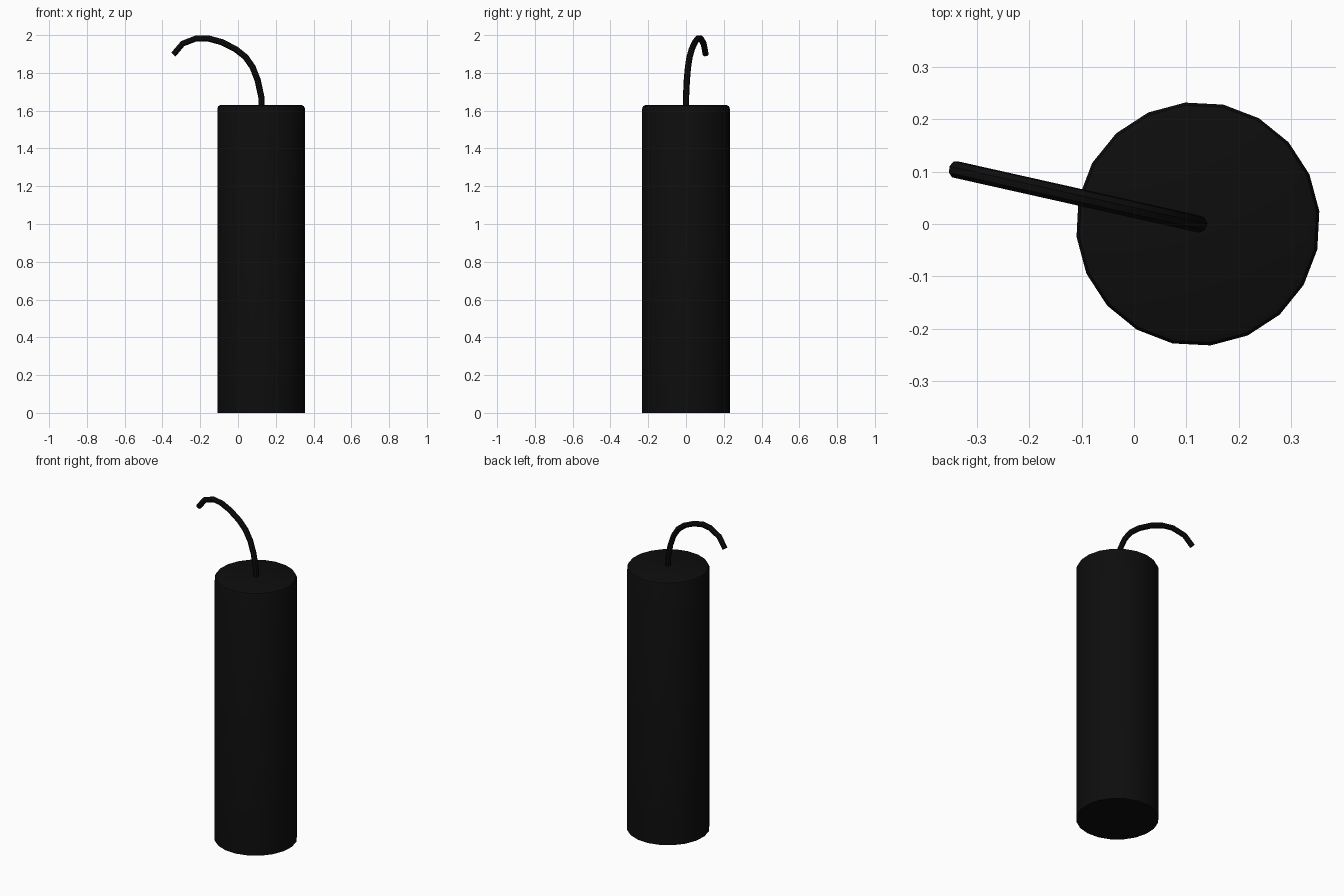
import bpy
import bmesh
from math import radians
from mathutils import Matrix

cube = bpy.data.objects.get("Cube")
if cube:
    bpy.data.objects.remove(cube, do_unlink=True)

AXIS_X = 0.122
RADIUS = 0.233
HEIGHT = 1.63


def make_material(name, color):
    mat = bpy.data.materials.new(name)
    mat.use_nodes = True
    mat.diffuse_color = color
    bsdf = next(n for n in mat.node_tree.nodes if n.type == "BSDF_PRINCIPLED")
    bsdf.inputs["Base Color"].default_value = color
    return mat


def finish(obj):
    """Smooth the rounded faces while keeping hard edges."""
    bpy.ops.object.select_all(action="DESELECT")
    obj.select_set(True)
    bpy.context.view_layer.objects.active = obj
    bpy.ops.object.shade_smooth_by_angle(angle=radians(30))


black = make_material("charcoal black", (0.004, 0.004, 0.004, 1))

# Body: twenty-sided tube with a softened top rim and a sharp base
bm = bmesh.new()
bmesh.ops.create_cone(
    bm, cap_ends=True, segments=20, radius1=RADIUS, radius2=RADIUS, depth=HEIGHT,
    matrix=Matrix.Translation((0, 0, HEIGHT / 2)) @ Matrix.Rotation(radians(6), 4, "Z"))
rim = [e for e in bm.edges if all(v.co.z > HEIGHT - 0.01 for v in e.verts)]
bmesh.ops.bevel(bm, geom=rim, offset=0.018, segments=2, profile=0.5, affect="EDGES")
mesh = bpy.data.meshes.new("body")
bm.to_mesh(mesh)
bm.free()
mesh.materials.append(black)
body = bpy.data.objects.new("body", mesh)
body.location.x = AXIS_X
bpy.context.collection.objects.link(body)
finish(body)

# Fuse: round cord bending over in one slanted vertical plane
path = [(0.124, 1.60), (0.124, 1.67), (0.104, 1.762), (0.077, 1.831),
        (0.04, 1.884), (-0.013, 1.926), (-0.087, 1.963), (-0.16, 1.983),
        (-0.22, 1.983), (-0.293, 1.955), (-0.341, 1.898)]
curve = bpy.data.curves.new("fuse", "CURVE")
curve.dimensions = "3D"
curve.bevel_depth = 0.0165
curve.bevel_resolution = 2
curve.use_fill_caps = True
spline = curve.splines.new("POLY")
spline.points.add(len(path) - 1)
for point, (x, z) in zip(spline.points, path):
    point.co = (x, (path[0][0] - x) * 0.224, z, 1)
curve.materials.append(black)
fuse = bpy.data.objects.new("fuse", curve)
bpy.context.collection.objects.link(fuse)
bpy.ops.object.select_all(action="DESELECT")
fuse.select_set(True)
bpy.context.view_layer.objects.active = fuse
bpy.ops.object.convert(target="MESH")
finish(bpy.context.view_layer.objects.active)
